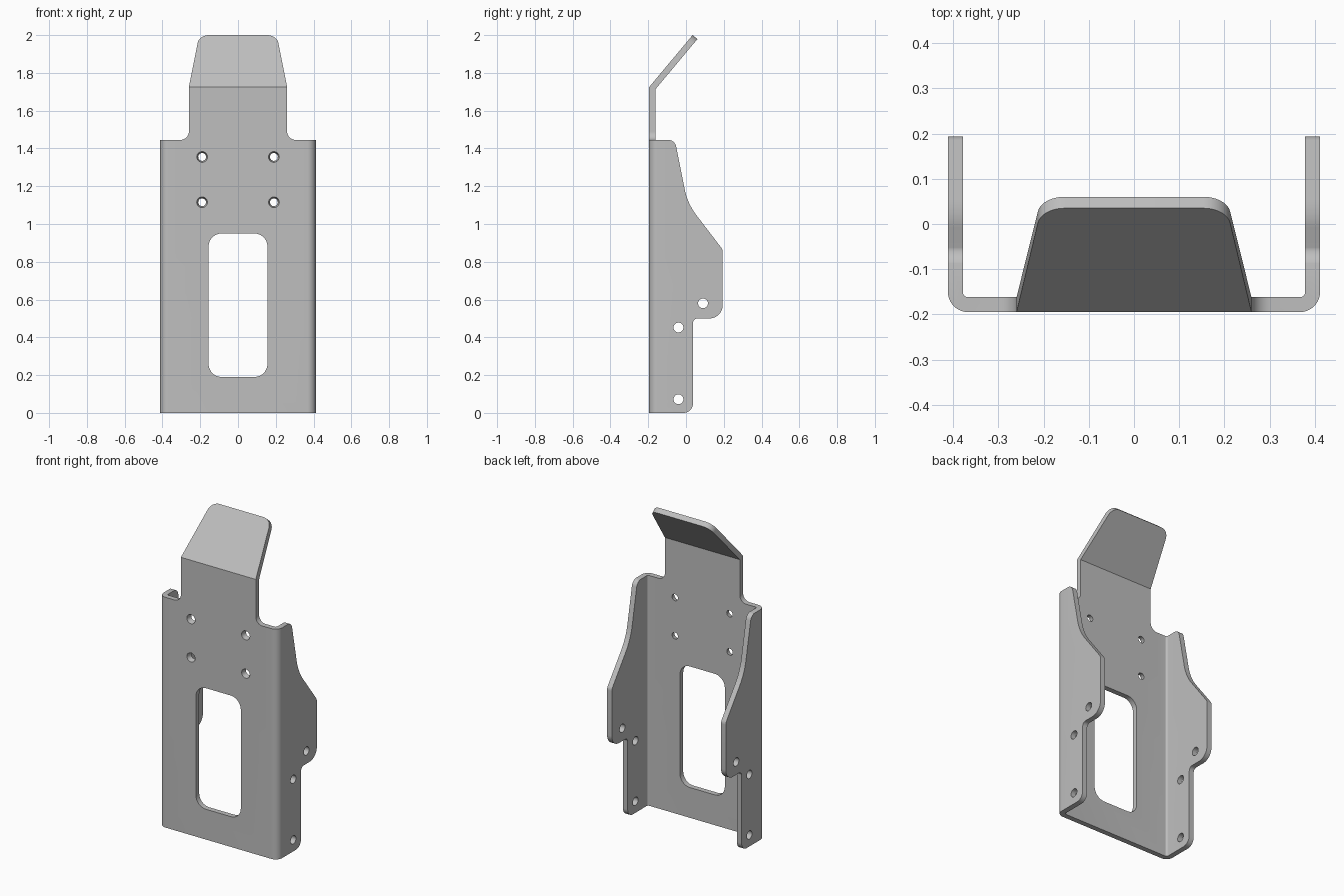
import bpy, bmesh, math
from mathutils import Vector, Matrix

if "Cube" in bpy.data.objects:
    bpy.data.objects.remove(bpy.data.objects["Cube"], do_unlink=True)

HALF_W, FRONT, SHEET = 0.412, -0.195, 0.033
BACK = FRONT + SHEET
SHOULDER, FOLD = 1.445, 1.725
FOLD_ANGLE = math.radians(39.9)


def rounded(corners, steps=10):
    """Outline from (a, b[, radius]) corners, with filleted corners."""
    out = []
    for i, c in enumerate(corners):
        p = Vector(c[:2])
        if len(c) < 3:
            out.append(p)
            continue
        u = (Vector(corners[i - 1][:2]) - p).normalized()
        v = (Vector(corners[(i + 1) % len(corners)][:2]) - p).normalized()
        half = u.angle(v) / 2
        centre = p + (u + v).normalized() * (c[2] / math.sin(half))
        reach = c[2] / math.tan(half)
        a = (p + u * reach - centre).normalized()
        b = (p + v * reach - centre).normalized()
        out += [centre + a.slerp(b, k / steps) * c[2] for k in range(steps + 1)]
    return out


def circle(a, b, r, n=32):
    return [Vector((a + r * math.cos(math.tau * k / n),
                    b + r * math.sin(math.tau * k / n))) for k in range(n)]


def make_object(name, bm):
    """Turn a closed bmesh into an object with outward normals."""
    bm.normal_update()
    bmesh.ops.recalc_face_normals(bm, faces=bm.faces[:])
    if bm.calc_volume(signed=True) < 0:
        bmesh.ops.reverse_faces(bm, faces=bm.faces[:])
    mesh = bpy.data.meshes.new(name)
    bm.to_mesh(mesh)
    bm.free()
    obj = bpy.data.objects.new(name, mesh)
    bpy.context.scene.collection.objects.link(obj)
    return obj


def prism(name, outline, axis, low, high):
    """Extrude a 2D outline along the given axis."""
    def place(p, d):
        return {"x": (d, p.x, p.y), "y": (p.x, d, p.y), "z": (p.x, p.y, d)}[axis]
    bm = bmesh.new()
    start = [bm.verts.new(place(p, low)) for p in outline]
    end = [bm.verts.new(place(p, high)) for p in outline]
    bm.faces.new(start[::-1])
    bm.faces.new(end)
    for i in range(len(start)):
        bm.faces.new((start[i - 1], start[i], end[i], end[i - 1]))
    return make_object(name, bm)


def cut(obj, cutter, operation="DIFFERENCE"):
    mod = obj.modifiers.new("cut", "BOOLEAN")
    mod.object, mod.operation, mod.solver = cutter, operation, "EXACT"
    bpy.context.view_layer.objects.active = obj
    bpy.context.view_layer.update()
    bpy.ops.object.modifier_apply(modifier=mod.name)
    bpy.data.objects.remove(cutter, do_unlink=True)


# Bent sheet channel
inner = HALF_W - SHEET
bracket = prism("folded_bracket", rounded([
    (-HALF_W, 0.3), (-HALF_W, FRONT, 0.045), (HALF_W, FRONT, 0.045),
    (HALF_W, 0.3), (inner, 0.3), (inner, BACK, 0.012),
    (-inner, BACK, 0.012), (-inner, 0.3)]), "z", -0.1, 2.2)

# Side flange outline
side = rounded([
    (-0.3, 0), (0.037, 0, 0.05), (0.037, 0.5, 0.025), (0.194, 0.5, 0.07),
    (0.194, 0.865, 0.04), (0.008, 1.108, 0.34),
    (-0.059, SHOULDER + 0.001, 0.045), (-0.15, SHOULDER + 0.001),
    (-0.15, 2.3), (-0.3, 2.3)])
cut(bracket, prism("side_cutter", side, "x", -1, 1), "INTERSECT")

# Shoulders and tapered tab outline, still flat
right = [(0.5, -0.05), (0.5, SHOULDER), (0.26, SHOULDER, 0.045),
         (0.26, FOLD), (0.205, FOLD + 0.3585, 0.06)]
left = [(-c[0], *c[1:]) for c in reversed(right)]
cut(bracket, prism("front_cutter", rounded(right + left), "y", -0.6, 0.6),
    "INTERSECT")

# Window in the web
window = rounded([(-0.156, 0.19, 0.07), (0.156, 0.19, 0.07),
                  (0.156, 0.95, 0.07), (-0.156, 0.95, 0.07)])
cut(bracket, prism("window_cutter", window, "y", -0.5, 0))

# Countersunk screw holes in the web
for x in (-0.19, 0.19):
    for z in (1.115, 1.355):
        bm = bmesh.new()
        lean = Matrix.Translation((x, FRONT + SHEET / 2, z)) @ Matrix.Rotation(math.pi / 2, 4, "X")
        bmesh.ops.create_cone(bm, cap_ends=True, segments=32, radius1=0.019,
                              radius2=0.03, depth=SHEET * 1.4, matrix=lean)
        cut(bracket, make_object("screw_cutter", bm))

# Pivot holes through both flanges
for y, z in ((0.09, 0.58), (-0.04, 0.452), (-0.04, 0.072)):
    cut(bracket, prism("pivot_cutter", circle(y, z, 0.026), "x", -1, 1))

# Fold the tab backwards
bm = bmesh.new()
bm.from_mesh(bracket.data)
bmesh.ops.bisect_plane(bm, geom=bm.verts[:] + bm.edges[:] + bm.faces[:],
                       plane_co=(0, 0, FOLD), plane_no=(0, 0, 1), dist=1e-4)
pivot = Vector((0, FRONT, FOLD))
turn = Matrix.Rotation(-FOLD_ANGLE, 3, "X")
for v in bm.verts:
    if v.co.z > FOLD + 0.001:
        v.co = pivot + turn @ (v.co - pivot)
    elif v.co.z > FOLD - 0.001 and v.co.y > FRONT + SHEET / 2:
        v.co.z -= SHEET * math.tan(FOLD_ANGLE / 2)
bm.normal_update()
bm.to_mesh(bracket.data)
bm.free()

# Plain metal finish
grey = bpy.data.materials.new("plain_grey")
grey.use_nodes = True
colour = (0.52, 0.52, 0.52, 1)
grey.diffuse_color = colour
grey.node_tree.nodes["Principled BSDF"].inputs["Base Color"].default_value = colour
bracket.data.materials.clear()
bracket.data.materials.append(grey)

bpy.ops.object.select_all(action="DESELECT")
bracket.select_set(True)
bpy.context.view_layer.objects.active = bracket
bpy.ops.object.shade_smooth_by_angle(angle=math.radians(30))
